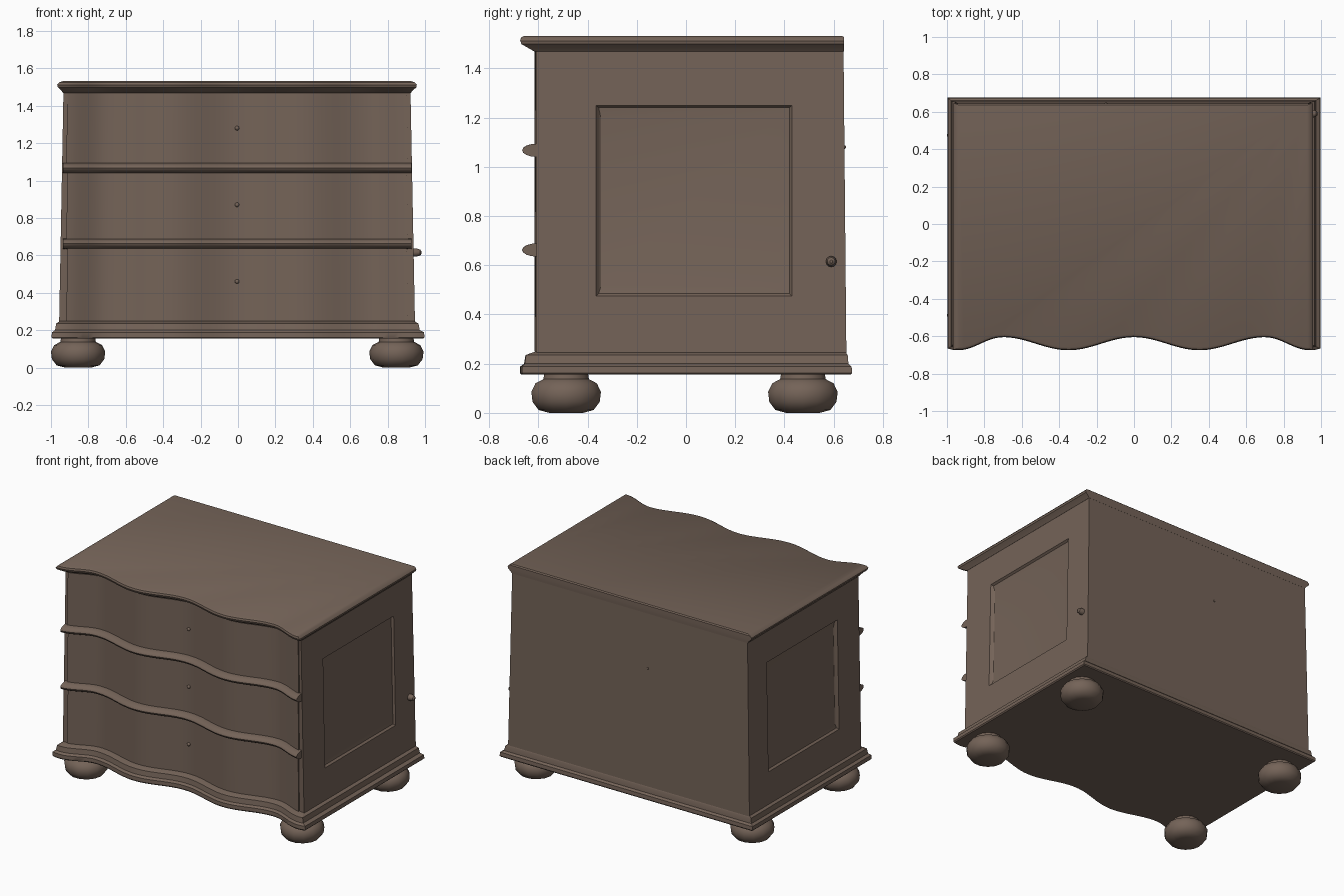
import bpy, bmesh, math
from mathutils import Matrix

cube = bpy.data.objects.get("Cube")
if cube:
    bpy.data.objects.remove(cube, do_unlink=True)

wood = bpy.data.materials.new("brown_wood")
wood.use_nodes = True
colour = (0.175, 0.125, 0.097, 1)
wood.diffuse_color = colour
bsdf = wood.node_tree.nodes["Principled BSDF"]
bsdf.inputs["Base Color"].default_value = colour
bsdf.inputs["Roughness"].default_value = 0.8

STEPS = 72


def wave(x):
    """Serpentine front edge."""
    a = abs(x)
    phase = 2 * a / 0.7 if a < 0.7 else (a - 0.7) / 0.24
    return -0.635 + 0.035 * math.cos(math.pi * phase)


def finish(name, bm, angle=35):
    bmesh.ops.recalc_face_normals(bm, faces=bm.faces[:])
    mesh = bpy.data.meshes.new(name)
    bm.to_mesh(mesh)
    bm.free()
    mesh.materials.append(wood)
    obj = bpy.data.objects.new(name, mesh)
    bpy.context.collection.objects.link(obj)
    bpy.ops.object.select_all(action="DESELECT")
    obj.select_set(True)
    bpy.context.view_layer.objects.active = obj
    bpy.ops.object.shade_smooth_by_angle(angle=math.radians(angle))
    return obj


def bridge(bm, a, b, skip=()):
    n = len(a)
    for i in range(n):
        if i not in skip:
            j = (i + 1) % n
            bm.faces.new((a[i], a[j], b[j], b[i]))


def loft(levels, skip=()):
    """Stack wavy-fronted outlines: (z, left x, right x, front inset, back y)."""
    bm = bmesh.new()
    rings = []
    for z, xl, xr, inset, back in levels:
        ring = []
        for i in range(STEPS + 1):
            x = xl + (xr - xl) * i / STEPS
            ring.append(bm.verts.new((x, wave(x) + inset, z)))
        ring.append(bm.verts.new((xr, back, z)))
        ring.append(bm.verts.new((xl, back, z)))
        rings.append(ring)
    for a, b in zip(rings, rings[1:]):
        bridge(bm, a, b, skip)
    bm.faces.new(rings[0])
    bm.faces.new(rings[-1])
    return bm, rings


# Carcass with a sunken panel in each side
bm, (low, high) = loft([(0.2, -0.957, 0.947, 0.062, 0.652),
                        (1.49, -0.933, 0.922, 0.062, 0.64)],
                       skip=(STEPS, STEPS + 2))
PANEL = [(-0.365, 0.43, 0.475, 1.25, 0.0),
         (-0.355, 0.42, 0.485, 1.24, 0.014),
         (-0.345, 0.38, 0.515, 1.195, 0.02)]
for side, front, back in ((1, STEPS, STEPS + 1), (-1, 0, STEPS + 2)):
    ring = [low[front], low[back], high[back], high[front]]
    x_low, x_high = low[back].co.x, high[back].co.x
    for y0, y1, z0, z1, depth in PANEL:
        inner = []
        for y, z in ((y0, z0), (y1, z0), (y1, z1), (y0, z1)):
            x = x_low + (x_high - x_low) * (z - 0.2) / 1.29
            inner.append(bm.verts.new((x - side * depth, y, z)))
        bridge(bm, ring, inner)
        ring = inner
    bm.faces.new(ring)
finish("carcass", bm, 25)

# Base moulding
bm, _ = loft([(0.155, -0.99, 0.99, 0.0, 0.67),
              (0.162, -0.997, 0.997, -0.005, 0.675),
              (0.188, -0.995, 0.995, -0.004, 0.673),
              (0.2, -0.978, 0.972, 0.012, 0.66),
              (0.235, -0.972, 0.965, 0.018, 0.657),
              (0.25, -0.95, 0.94, 0.06, 0.645)])
finish("base_moulding", bm)

# Table top with moulded edge
bm, _ = loft([(1.468, -0.935, 0.923, 0.055, 0.641),
              (1.482, -0.945, 0.935, 0.03, 0.642),
              (1.498, -0.963, 0.953, 0.002, 0.643),
              (1.512, -0.967, 0.956, -0.004, 0.643),
              (1.525, -0.955, 0.945, 0.0, 0.643),
              (1.532, -0.935, 0.925, 0.012, 0.635)])
finish("top_board", bm)

# Drawer fronts and the rounded rails between them
for name, z0, z1 in (("lower", 0.25, 0.637), ("middle", 0.688, 1.042), ("upper", 1.092, 1.468)):
    bm, _ = loft([(z0, -0.918, 0.908, 0.054, -0.45), (z1, -0.912, 0.902, 0.054, -0.45)])
    finish(name + "_drawer_front", bm)

for name, z in (("lower", 0.662), ("upper", 1.067)):
    levels = []
    for i in range(9):
        t = math.pi * (i / 8 - 0.5)
        grow = 0.06 * math.cos(t)
        levels.append((z + 0.027 * math.sin(t), -0.935, 0.927, 0.064 - grow, -0.5))
    bm, _ = loft(levels)
    finish(name + "_drawer_rail", bm)


def turned(name, profile, sides, matrix, angle=35):
    """Spin a (radius, height) profile around its axis."""
    bm = bmesh.new()
    rings = []
    for r, h in profile:
        rings.append([bm.verts.new(matrix @ Matrix.Rotation(math.tau * i / sides, 4, "Z")
                                   @ Matrix.Translation((r, 0, h)).translation)
                      for i in range(sides)])
    for a, b in zip(rings, rings[1:]):
        bridge(bm, a, b)
    bm.faces.new(rings[0])
    bm.faces.new(rings[-1])
    finish(name, bm, angle)


# Bun feet
BUN = [(0.07, 0.0), (0.115, 0.012), (0.14, 0.045), (0.145, 0.085),
       (0.128, 0.12), (0.095, 0.137), (0.09, 0.165)]
for side, x in (("right", -0.855), ("left", 0.847)):
    for end, y in (("front", -0.487), ("back", 0.475)):
        turned(f"{end}_{side}_foot", BUN, 14, Matrix.Translation((x, y, 0)), 50)

# Small drawer knobs, side peg and back peg
KNOB = [(0.012, -0.02), (0.012, 0.006), (0.008, 0.012), (0.003, 0.014)]
to_front = Matrix.Rotation(math.pi / 2, 4, "X")
for name, z in (("lower", 0.46), ("middle", 0.87), ("upper", 1.28)):
    turned(name + "_drawer_knob", KNOB, 10,
           Matrix.Translation((-0.005, wave(0) + 0.054, z)) @ to_front)
turned("back_peg", KNOB, 10, Matrix.Translation((-0.15, 0.642, 1.08))
       @ Matrix.Rotation(-math.pi / 2, 4, "X") @ Matrix.Scale(0.6, 4))
PEG = [(0.022, -0.02), (0.022, 0.012), (0.016, 0.034), (0.006, 0.042)]
turned("side_peg", PEG, 12, Matrix.Translation((0.94, 0.59, 0.615))
       @ Matrix.Rotation(math.pi / 2, 4, "Y"))
